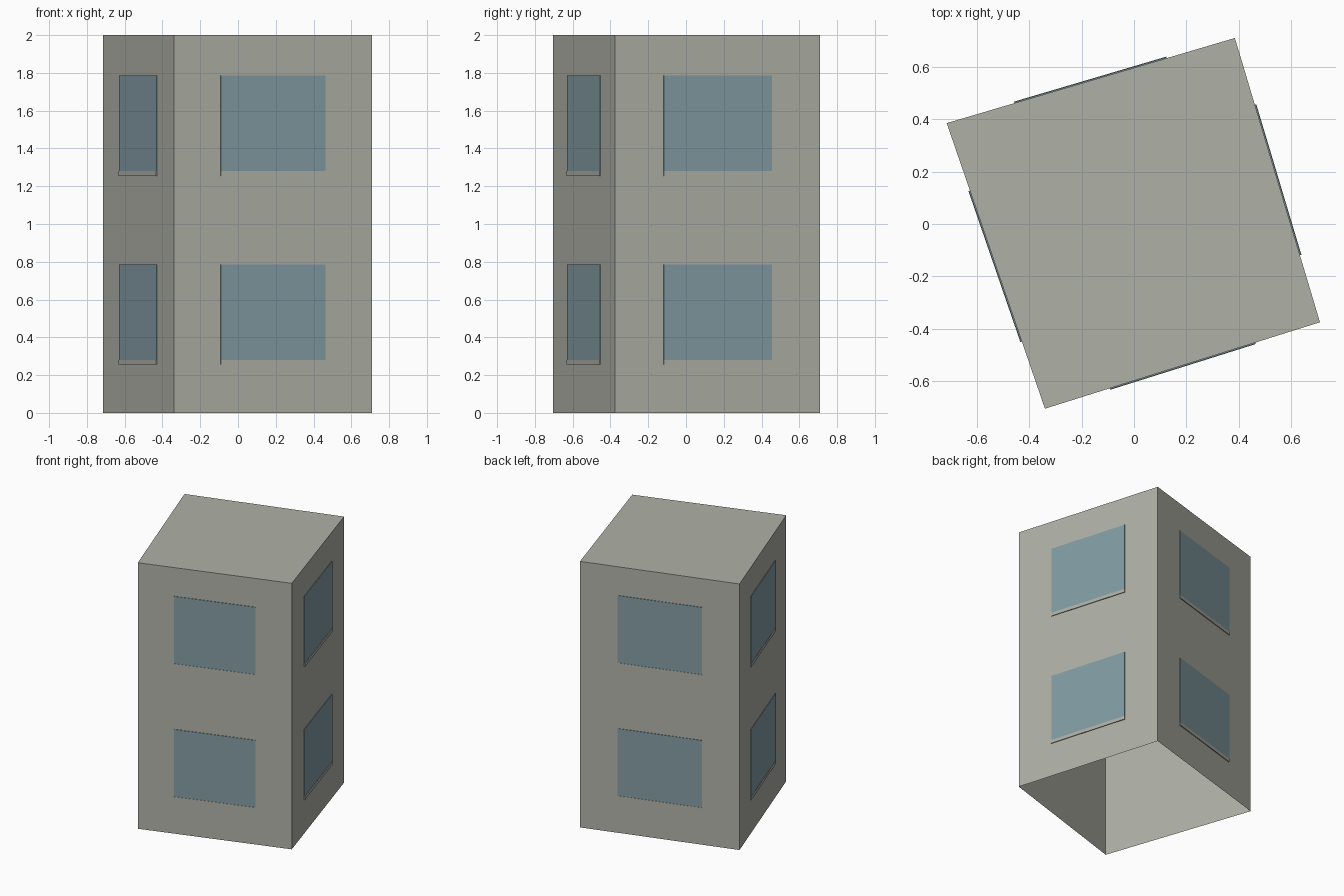
import bpy, bmesh
from mathutils import Vector

if "Cube" in bpy.data.objects:
    bpy.data.objects.remove(bpy.data.objects["Cube"], do_unlink=True)


def make_material(name, rgb):
    mat = bpy.data.materials.new(name)
    mat.use_nodes = True
    mat.diffuse_color = (*rgb, 1)
    mat.node_tree.nodes["Principled BSDF"].inputs["Base Color"].default_value = (*rgb, 1)
    return mat


CONCRETE = make_material("concrete grey", (0.43, 0.44, 0.385))
GLASS = make_material("window blue", (0.225, 0.33, 0.37))

HEIGHT = 2.0
STOREY = 1.0
# Slightly skewed footprint, counter-clockwise seen from above
CORNERS = [Vector(c) for c in ((-0.34, -0.705, 0), (0.71, -0.375, 0),
                               (0.385, 0.71, 0), (-0.715, 0.385, 0))]
UP = Vector((0, 0, 1))


def add_object(name, bm, mat):
    mesh = bpy.data.meshes.new(name)
    bm.to_mesh(mesh)
    bm.free()
    mesh.materials.append(mat)
    obj = bpy.data.objects.new(name, mesh)
    bpy.context.collection.objects.link(obj)
    return obj


def add_plate(name, start, end, span, z_range, depth, mat):
    """Thin plate on the wall between two corners, open at the wall side."""
    along = end - start
    out = along.cross(UP).normalized() * depth
    bm = bmesh.new()
    u0, u1 = span
    z0, z1 = z_range
    loop = [start + along * u + UP * z
            for u, z in ((u0, z0), (u1, z0), (u1, z1), (u0, z1))]
    back = [bm.verts.new(p) for p in loop]
    front = [bm.verts.new(p + out) for p in loop]
    bm.faces.new(front)
    for i in range(4):
        j = (i + 1) % 4
        bm.faces.new((back[i], back[j], front[j], front[i]))
    return add_object(name, bm, mat)


# Building shell: four walls and a flat roof, open underneath
bm = bmesh.new()
base = [bm.verts.new(c) for c in CORNERS]
top = [bm.verts.new(c + UP * HEIGHT) for c in CORNERS]
for i in range(4):
    j = (i + 1) % 4
    bm.faces.new((base[i], base[j], top[j], top[i]))
bm.faces.new(top)
add_object("building_shell", bm, CONCRETE)

# One window with a slim sill per wall and storey
for i, side in enumerate(("front", "left", "back", "right")):
    start, end = CORNERS[i], CORNERS[(i + 1) % 4]
    for floor, storey in enumerate(("lower", "upper")):
        z = floor * STOREY
        add_plate(f"{side}_{storey}_window", start, end, (0.236, 0.765),
                  (z + 0.28, z + 0.785), 0.004, GLASS)
        add_plate(f"{side}_{storey}_sill", start, end, (0.236, 0.765),
                  (z + 0.255, z + 0.28), 0.006, CONCRETE)
